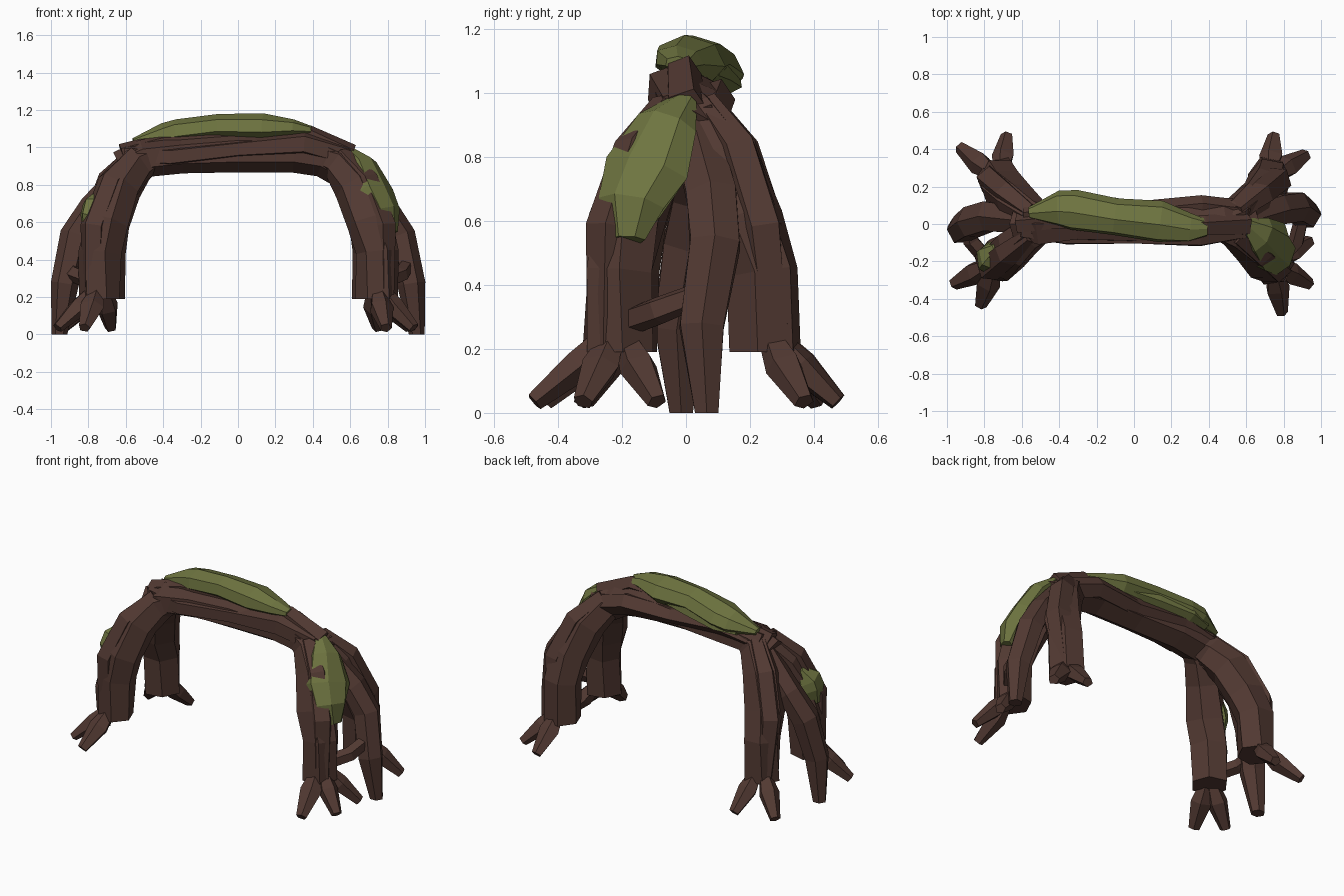
import bpy, bmesh, math, random
from mathutils import Vector

random.seed(4)


def material(name, rgb):
    m = bpy.data.materials.new(name)
    m.diffuse_color = (*rgb, 1)
    return m


BARK = material("bark brown", (0.084, 0.041, 0.032))
MOSS = material("moss green", (0.156, 0.175, 0.051))


def limb(name, pts, mat, normal, sides=6, jitter=0.0, twist=0.0, flat_end=False):
    """Faceted tube; each point is (x, y, z, half width, half depth along normal)."""
    bm = bmesh.new()
    rings = []
    pos = [Vector(p[:3]) for p in pts]
    for i, p in enumerate(pts):
        t = (pos[min(i + 1, len(pts) - 1)] - pos[max(i - 1, 0)]).normalized()
        if flat_end and i == len(pts) - 1:
            t = Vector((0, 0, -1))
        n = Vector(normal)
        n = (n - t * n.dot(t)).normalized()
        s = t.cross(n)
        ring = []
        for k in range(sides):
            a = math.tau * (k + 0.5) / sides + twist * i
            f = 1 + random.uniform(-jitter, jitter)
            ring.append(bm.verts.new(pos[i] + f * (s * math.cos(a) * p[3] + n * math.sin(a) * p[-1])))
        rings.append(ring)
    for r0, r1 in zip(rings, rings[1:]):
        for k in range(sides):
            j = (k + 1) % sides
            bm.faces.new((r0[k], r0[j], r1[j], r1[k]))
    bm.faces.new(rings[0])
    bm.faces.new(rings[-1])
    bmesh.ops.recalc_face_normals(bm, faces=bm.faces)
    me = bpy.data.meshes.new(name)
    bm.to_mesh(me)
    bm.free()
    me.materials.append(mat)
    ob = bpy.data.objects.new(name, me)
    bpy.context.collection.objects.link(ob)
    return ob


# Arched trunk with twisted strands on its flanks
limb("trunk", [(-0.62, 0, 0.88, 0.09, 0.11), (-0.5, 0, 0.94, 0.12, 0.10), (-0.3, 0.01, 0.965, 0.11, 0.10),
               (0, 0.0, 0.98, 0.10, 0.11), (0.3, 0.0, 0.975, 0.11, 0.11), (0.46, 0, 0.95, 0.11, 0.11),
               (0.62, 0, 0.86, 0.09, 0.11)], BARK, (0, 0, 1), 6, 0.06)
limb("trunk_strand_front", [(-0.6, -0.02, 0.96, 0.06), (-0.36, -0.06, 0.95, 0.06), (0, -0.06, 0.99, 0.055),
                            (0.35, -0.06, 1.02, 0.07), (0.58, -0.02, 0.95, 0.07)], BARK, (0, 0, 1), 5, 0.08)
limb("trunk_strand_back", [(-0.58, 0.04, 0.95, 0.07), (-0.3, 0.07, 1.0, 0.065), (0.05, 0.06, 0.97, 0.06),
                           (0.36, 0.09, 0.98, 0.065), (0.6, 0.06, 0.9, 0.07)], BARK, (0, 0, 1), 5, 0.08)
limb("trunk_strand_top", [(-0.62, 0.0, 0.96, 0.06), (-0.4, 0.02, 1.02, 0.055), (0, 0, 1.05, 0.05),
                          (0.38, -0.01, 1.06, 0.06), (0.6, 0.0, 0.95, 0.07)], BARK, (0, 0, 1), 5, 0.05)

# Four corner legs: side sign, front/back sign, foot centre, root tips
legs = {
    "front_right": (1, -1, (0.74, -0.21), [(0.79, -0.475), (0.94, -0.32), (0.94, -0.09)]),
    "back_right": (1, 1, (0.72, 0.24), [(0.75, 0.475), (0.92, 0.37)]),
    "front_left": (-1, -1, (-0.74, -0.20), [(-0.82, -0.435), (-0.965, -0.32)]),
    "back_left": (-1, 1, (-0.72, 0.24), [(-0.68, 0.475), (-0.93, 0.41)]),
}
for name, (sx, sy, (fx, fy), tips) in legs.items():
    limb(name + "_leg", [(sx * 0.42, 0.0, 0.97, 0.07), (sx * 0.54, sy * 0.04, 0.91, 0.10),
                         (sx * 0.63, sy * 0.115, 0.79, 0.115), (sx * 0.70, sy * 0.185, 0.6, 0.12),
                         (fx, fy, 0.44, 0.115), (fx, fy * 1.02, 0.19, 0.115, 0.11)],
         BARK, (sx, sy * 0.4, 0.5), 6, 0.06, 0.1, True)
    # Raised ridge running down the outside of the leg
    limb(name + "_ridge", [(sx * 0.55, sy * 0.06, 0.96, 0.05), (sx * 0.68, sy * 0.16, 0.82, 0.07),
                           (sx * 0.77, sy * 0.235, 0.58, 0.075), (fx + sx * 0.035, fy + sy * 0.035, 0.2, 0.06)],
         BARK, (sx, sy * 0.6, 0.3), 5, 0.06)
    # Splayed roots
    for i, (tx, ty) in enumerate(tips):
        d = Vector((tx - fx, ty - fy, 0))
        a, m = Vector((fx, fy, 0)) + d * 0.15, Vector((fx, fy, 0)) + d * 0.5
        limb(f"{name}_root_{i + 1}", [(a.x, a.y, 0.24, 0.035), (m.x, m.y, 0.145, 0.065, 0.055),
                                      (tx, ty, 0.035, 0.033, 0.03)], BARK, (0, 0, 1), 5, 0.06)

# Outer middle legs and the small roots that link them to the front legs
for side, sx, dy in (("right", 1, 0.0), ("left", -1, -0.08)):
    limb(f"middle_{side}_leg", [(sx * 0.56, 0.02, 0.9, 0.08), (sx * 0.78, 0.08 + dy * 0.5, 0.68, 0.09, 0.07),
                                (sx * 0.87, 0.09 + dy, 0.53, 0.09, 0.08), (sx * 0.925, 0.05 + dy, 0.27, 0.08, 0.075),
                                (sx * 0.955, 0.065 + dy, 0.0, 0.042)],
         BARK, (sx, 0, 0.3), 6, 0.03, 0.0, True)
    limb(f"link_root_{side}", [(sx * 0.80, -0.17, 0.29, 0.045), (sx * 0.87, -0.09, 0.32, 0.045),
                               (sx * 0.9, 0.04, 0.37, 0.04)], BARK, (0, 0, 1), 5)

# Moss patches draped over the bark
limb("moss_top", [(-0.56, 0.06, 1.03, 0.03, 0.02), (-0.4, 0.08, 1.06, 0.10, 0.07), (-0.32, 0.075, 1.075, 0.115, 0.075),
                  (-0.1, 0.035, 1.105, 0.10, 0.075), (0.14, 0.01, 1.10, 0.115, 0.08), (0.3, -0.02, 1.10, 0.08, 0.05),
                  (0.39, -0.02, 1.09, 0.045, 0.025)], MOSS, (0, 0.15, 1), 7, 0.05)
limb("moss_top_back_drape", [(-0.45, 0.11, 1.02, 0.03), (-0.32, 0.13, 1.04, 0.05), (-0.1, 0.10, 1.06, 0.045),
                             (0.1, 0.07, 1.07, 0.03)], MOSS, (0, 0.5, 1), 5)
limb("moss_front_right", [(0.60, 0.0, 0.98, 0.04, 0.025), (0.67, -0.06, 0.90, 0.105, 0.07),
                          (0.735, -0.125, 0.76, 0.145, 0.08), (0.775, -0.17, 0.65, 0.115, 0.085),
                          (0.815, -0.185, 0.54, 0.06, 0.035)], MOSS, (0.8, -0.35, 0.45), 7, 0.04)
limb("moss_front_left", [(-0.73, -0.13, 0.76, 0.035, 0.025), (-0.75, -0.17, 0.69, 0.085, 0.085),
                         (-0.765, -0.19, 0.62, 0.095, 0.085), (-0.80, -0.19, 0.53, 0.04, 0.035)],
     MOSS, (-0.7, -0.55, 0.35), 6, 0.06)
